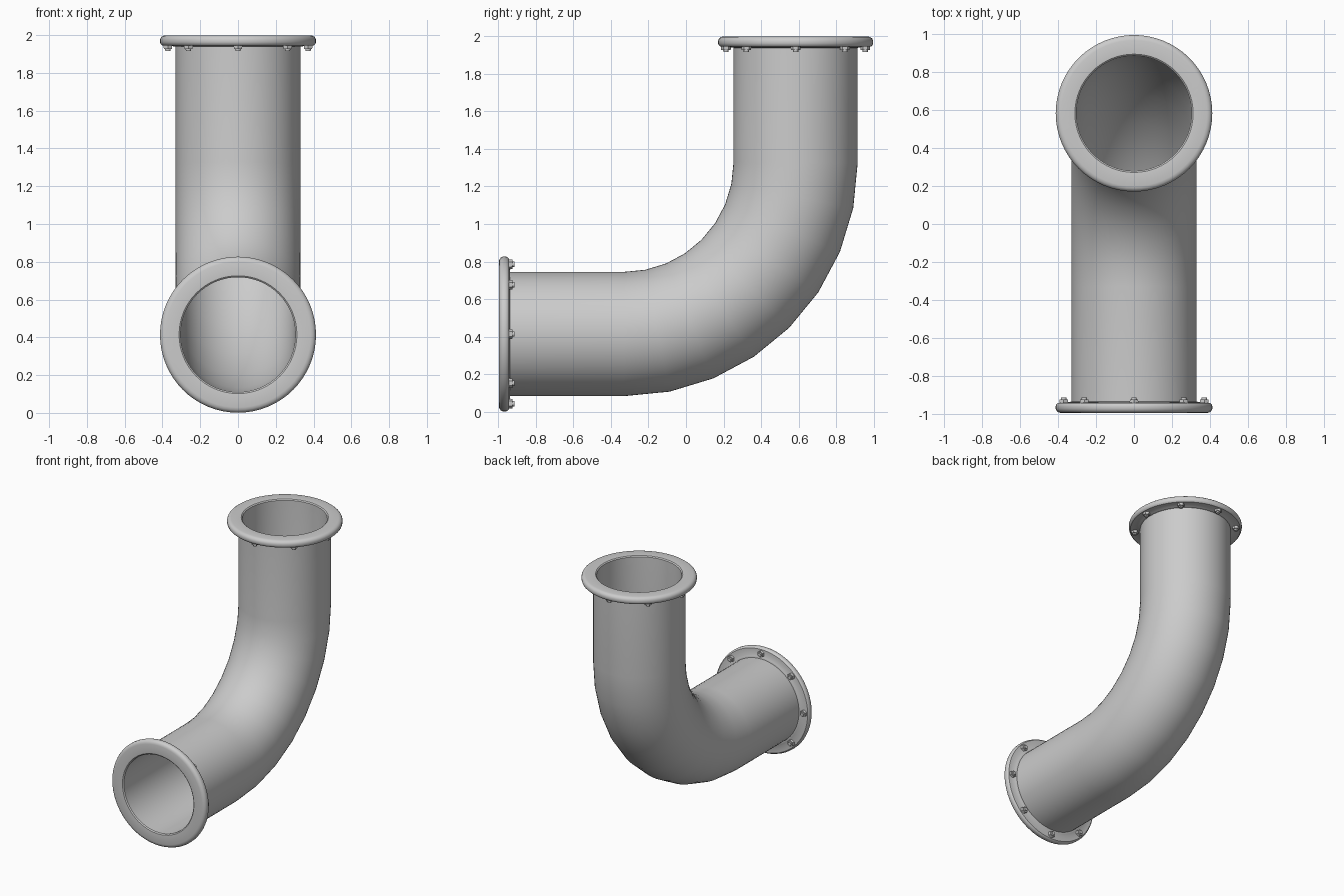
import bpy, bmesh
from math import sin, cos, pi
from mathutils import Matrix, Vector

if "Cube" in bpy.data.objects:
    bpy.data.objects.remove(bpy.data.objects["Cube"])

N = 64                       # sides around the pipe
AXIS_Y, AXIS_Z = 0.584, 0.414
BEND = 0.914                 # centreline bend radius
END_Y, END_Z = -0.997, 1.999
R_OUT, R_IN, R_FLANGE = 0.331, 0.304, 0.413


def finish(bm, name, angle=0.6):
    bmesh.ops.recalc_face_normals(bm, faces=bm.faces)
    me = bpy.data.meshes.new(name)
    bm.to_mesh(me)
    bm.free()
    ob = bpy.data.objects.new(name, me)
    bpy.context.collection.objects.link(ob)
    bpy.ops.object.select_all(action='DESELECT')
    ob.select_set(True)
    bpy.context.view_layer.objects.active = ob
    bpy.ops.object.shade_smooth_by_angle(angle=angle)
    return ob


def bridge(bm, rings):
    # closed loop of rings, each joined to the next
    for a, b in zip(rings, rings[1:] + rings[:1]):
        for i in range(N):
            j = (i + 1) % N
            bm.faces.new((a[i], a[j], b[j], b[i]))


# Elbow pipe: straight, eight-segment bend, straight, with a wall thickness
cy, cz = AXIS_Y - BEND, AXIS_Z + BEND
path = [(END_Y + 0.01, AXIS_Z, 0.0)]
for k in range(9):
    t = k * pi / 16
    path.append((cy + BEND * sin(t), cz - BEND * cos(t), t))
path.append((AXIS_Y, END_Z - 0.01, pi / 2))

bm = bmesh.new()


def ring(station, r):
    y, z, t = station
    out = []
    for i in range(N):
        a = 2 * pi * i / N
        u, v = r * cos(a), r * sin(a)
        out.append(bm.verts.new((u, y - v * sin(t), z + v * cos(t))))
    return out


bridge(bm, [ring(p, R_OUT) for p in path] + [ring(p, R_IN) for p in reversed(path)])
finish(bm, "elbow_pipe")


# Flange: rounded rim profile (radius, height), the face at height 0
profile = [(R_IN, -0.06), (R_IN, -0.008), (R_IN + 0.008, -0.001), (R_IN + 0.02, 0),
           (0.385, 0), (0.398, -0.003), (0.408, -0.011), (R_FLANGE, -0.022),
           (R_FLANGE, -0.036), (0.410, -0.046), (0.402, -0.053), (0.392, -0.054),
           (0.352, -0.054), (0.345, -0.058), (R_OUT, -0.060)]


def add_end(prefix, matrix):
    bm = bmesh.new()
    rings = [[bm.verts.new((r * cos(2 * pi * i / N), r * sin(2 * pi * i / N), h))
              for i in range(N)] for r, h in profile]
    bridge(bm, rings)
    bm.transform(matrix)
    finish(bm, prefix + "_flange")

    # Eight bolts behind the flange: hex nut and shank tip
    bm = bmesh.new()
    for k in range(8):
        a = k * pi / 4
        at = Vector((0.371 * cos(a), 0.371 * sin(a), 0))
        for sides, rad, top, bottom in ((6, 0.027, -0.050, -0.072), (12, 0.015, -0.068, -0.083)):
            mid = Matrix.Translation(at + Vector((0, 0, (top + bottom) / 2)))
            bmesh.ops.create_cone(bm, cap_ends=True, segments=sides, radius1=rad * 0.93,
                                  radius2=rad, depth=top - bottom, matrix=mid)
    bm.transform(matrix)
    finish(bm, prefix + "_bolts")


add_end("top", Matrix.Translation((0, AXIS_Y, END_Z)))
add_end("front", Matrix.Translation((0, END_Y, AXIS_Z)) @ Matrix.Rotation(pi / 2, 4, 'X'))
